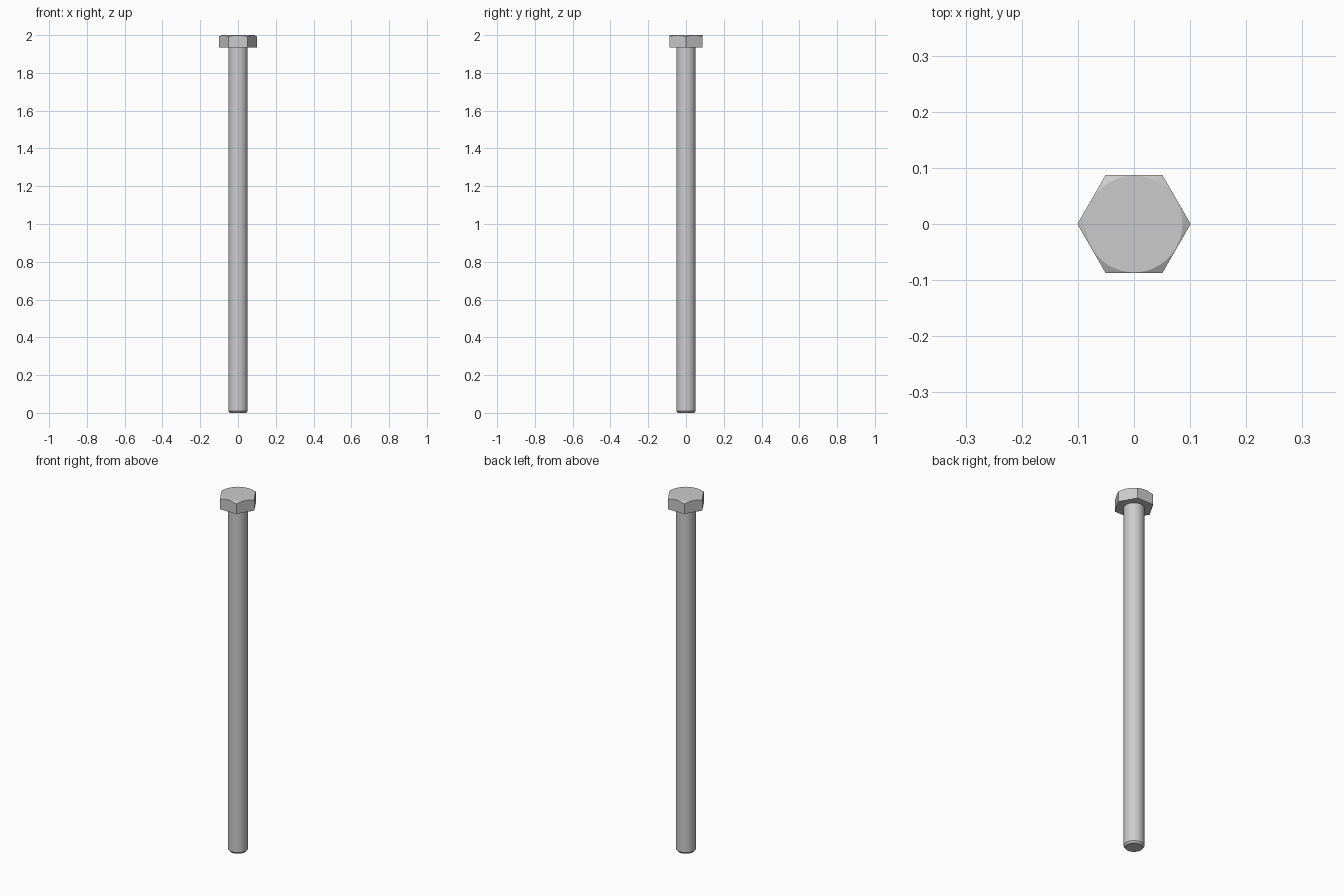
import bpy, bmesh
from math import pi, cos, sin, tan, radians

if "Cube" in bpy.data.objects:
    bpy.data.objects.remove(bpy.data.objects["Cube"])

SEG = 72             # multiple of 6, so hexagon corners land on vertices
HEAD_Z, TOP_Z = 1.934, 2.0
CORNER = 0.101
FLAT = CORNER * cos(pi / 6)
CROWN = 0.0862       # radius of the flat disc on top of the head


def hex_radius(a):
    # distance from the axis to the hexagon side, corner on +x
    return FLAT / cos(a % (pi / 3) - pi / 6)


def loft(name, rings):
    """Skin closed rings; each ring maps an angle to (radius, z)."""
    bm = bmesh.new()
    angles = [2 * pi * i / SEG for i in range(SEG)]
    loops = []
    for ring in rings:
        pts = [(a, *ring(a)) for a in angles]
        loops.append([bm.verts.new((r * cos(a), r * sin(a), z)) for a, r, z in pts])
    for lo, hi in zip(loops, loops[1:]):
        for i in range(SEG):
            j = (i + 1) % SEG
            bm.faces.new((lo[i], lo[j], hi[j], hi[i]))
    bm.faces.new(loops[0][::-1])
    bm.faces.new(loops[-1])
    mesh = bpy.data.meshes.new(name)
    bm.to_mesh(mesh)
    bm.free()
    obj = bpy.data.objects.new(name, mesh)
    bpy.context.collection.objects.link(obj)
    bpy.ops.object.select_all(action='DESELECT')
    obj.select_set(True)
    bpy.context.view_layer.objects.active = obj
    bpy.ops.object.shade_smooth_by_angle(angle=radians(20))
    return obj


# Hexagonal head, corners cut by a 30 degree cone on top
loft("bolt_head", [
    lambda a: (hex_radius(a), HEAD_Z),
    lambda a: (hex_radius(a), TOP_Z - (hex_radius(a) - CROWN) * tan(pi / 6)),
    lambda a: (CROWN, TOP_Z),
])

# Round shank with a chamfered tip, seated slightly inside the head
loft("bolt_shank", [
    lambda a: (0.0435, 0.0),
    lambda a: (0.0515, 0.01),
    lambda a: (0.0515, HEAD_Z + 0.005),
])
